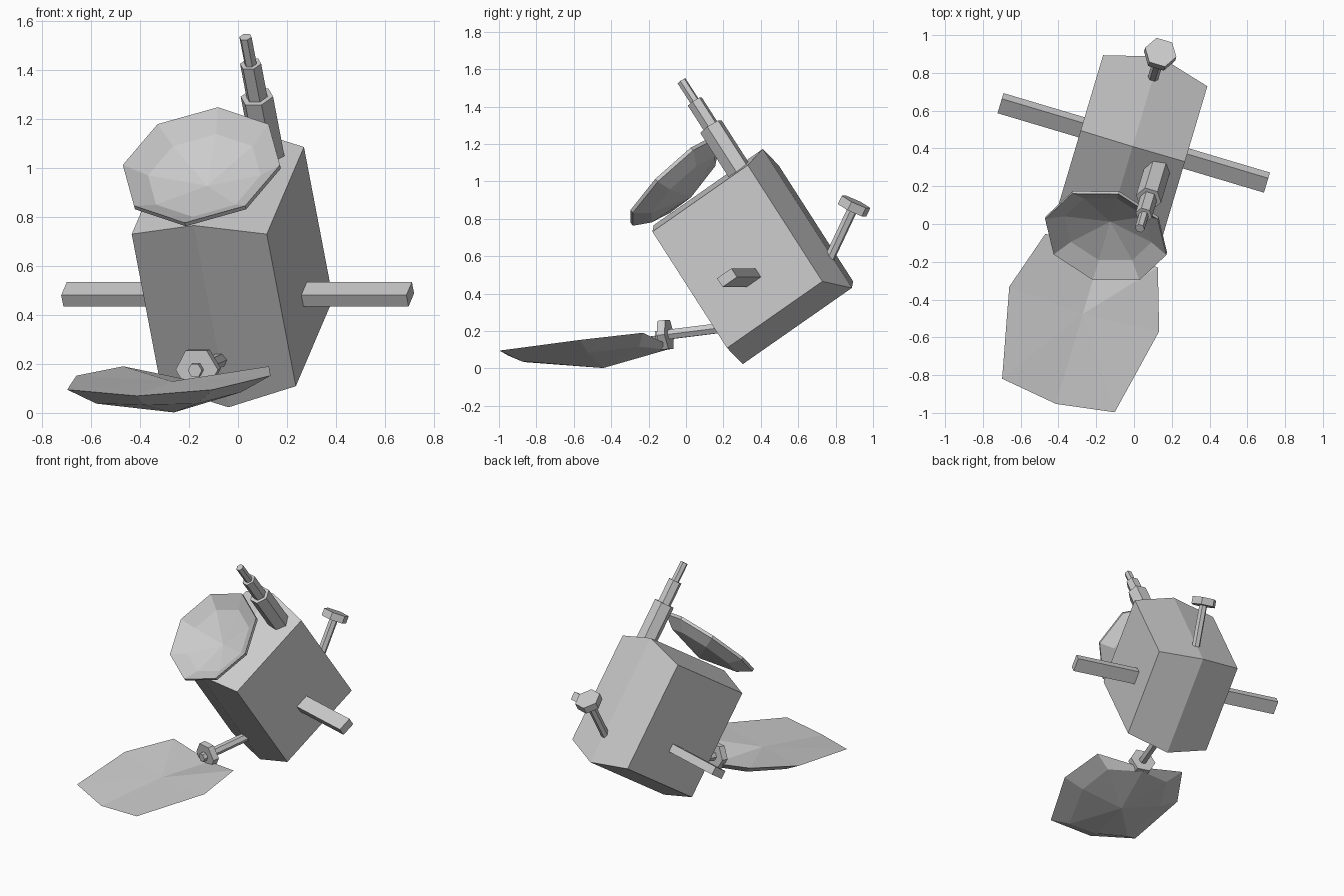
import bpy, bmesh
from math import radians, sin, cos, pi
from mathutils import Matrix, Vector

if "Cube" in bpy.data.objects:
    bpy.data.objects.remove(bpy.data.objects["Cube"])

# Whole craft is yawed and pitched about the body centre
CRAFT = (Matrix.Translation((-0.023, 0.357, 0.598)) @ Matrix.Rotation(radians(-16.6), 4, 'Z')
         @ Matrix.Rotation(radians(33.8), 4, 'X'))


def add(name, verts, faces, local=Matrix()):
    me = bpy.data.meshes.new(name)
    me.from_pydata([tuple(v) for v in verts], [], faces)
    bm = bmesh.new()
    bm.from_mesh(me)
    bmesh.ops.recalc_face_normals(bm, faces=bm.faces)
    bm.to_mesh(me)
    bm.free()
    ob = bpy.data.objects.new(name, me)
    ob.matrix_world = CRAFT @ local
    bpy.context.collection.objects.link(ob)
    return ob


def loft(name, rings, local=Matrix(), caps=True):
    """Skin equal-length rings; a one-point ring closes to an apex."""
    verts, idx = [], []
    for r in rings:
        idx.append(list(range(len(verts), len(verts) + len(r))))
        verts += r
    faces = []
    for a, b in zip(idx, idx[1:]):
        n = max(len(a), len(b))
        for i in range(n):
            j = (i + 1) % n
            if len(a) == 1:
                faces.append((a[0], b[i], b[j]))
            elif len(b) == 1:
                faces.append((a[i], a[j], b[0]))
            else:
                faces.append((a[i], a[j], b[j], b[i]))
    if caps:
        faces += [tuple(r) for r in (idx[0], idx[-1]) if len(r) > 2]
    return add(name, verts, faces, local)


def ring(r, z, n, start=0.0):
    if r == 0:
        return [(0, 0, z)]
    return [(r * cos(start + 2 * pi * i / n), r * sin(start + 2 * pi * i / n), z) for i in range(n)]


def turned(name, profile, n, pos, tilt=0.0, start=0.0):
    """Lathe (radius, height) profile, axis tilted about the craft's X axis."""
    m = Matrix.Translation(pos) @ Matrix.Rotation(radians(tilt), 4, 'X')
    return loft(name, [ring(r, z, n, start) for r, z in profile], m)


def rect(x, hy, hz):
    return [(x, -hy, -hz), (x, hy, -hz), (x, hy, hz), (x, -hy, hz)]


# Body: box swollen around its middle
loft("body", [rect(-0.288, 0.32, 0.374), rect(0, 0.366, 0.447), rect(0.288, 0.32, 0.374)])

# Side arms
for side, s in (("left", -1), ("right", 1)):
    loft(side + "_arm", [rect(s * 0.25, 0.048, 0.028), rect(s * 0.736, 0.048, 0.028)],
         Matrix.Translation((0, 0, -0.136)))

# Stepped antenna
turned("antenna", [(0.069, 0.34), (0.069, 0.68), (0.045, 0.68), (0.045, 0.842),
                   (0.026, 0.842), (0.026, 0.974)], 6, (0.16, 0.232, 0))

# Upper dish: thin eight-sided bowl
turned("upper_dish", [(0, -0.12), (0.24, -0.06), (0.335, 0), (0.335, -0.02),
                      (0.25, -0.08), (0, -0.14)], 8, (0, -0.138, 0.592), 11)

# Rear thruster: rod with disc
turned("rear_rod", [(0.028, -0.34), (0.028, 0)], 6, (0, 0.62, -0.09), -60)
turned("rear_disc", [(0.086, -0.025), (0.086, 0.025)], 6, (0, 0.62, -0.09), -60)

# Lower panel dish, in its own tilted plane (y runs back towards the body)
PANEL = Matrix.Translation((0, -0.948, 0.098)) @ Matrix.Rotation(radians(-27), 4, 'X')
rim = [(-0.414, 0, 0), (-0.311, -0.481, 0), (0, -0.53, -0.02), (0.311, -0.481, 0),
       (0.414, 0, 0), (0.311, 0.324, 0), (0, 0.366, -0.07), (-0.311, 0.324, 0)]
belly = [(x * 0.69, y * 0.82, -0.068) for x, y, z in rim]
belly[6] = (0, 0.355, -0.095)
loft("lower_dish", [[(0, -0.03, -0.02)], rim, belly, [(0, -0.01, -0.15)]], PANEL)

# Boom and hub holding the lower dish
hub = PANEL @ Vector((0, 0.355, -0.015))
turned("lower_hub", [(0.09, -0.022), (0.09, 0.022)], 6, hub, -27 - 90)
turned("lower_boom", [(0.03, -0.05), (0.03, 0.42)], 6, hub, -27 - 90)
